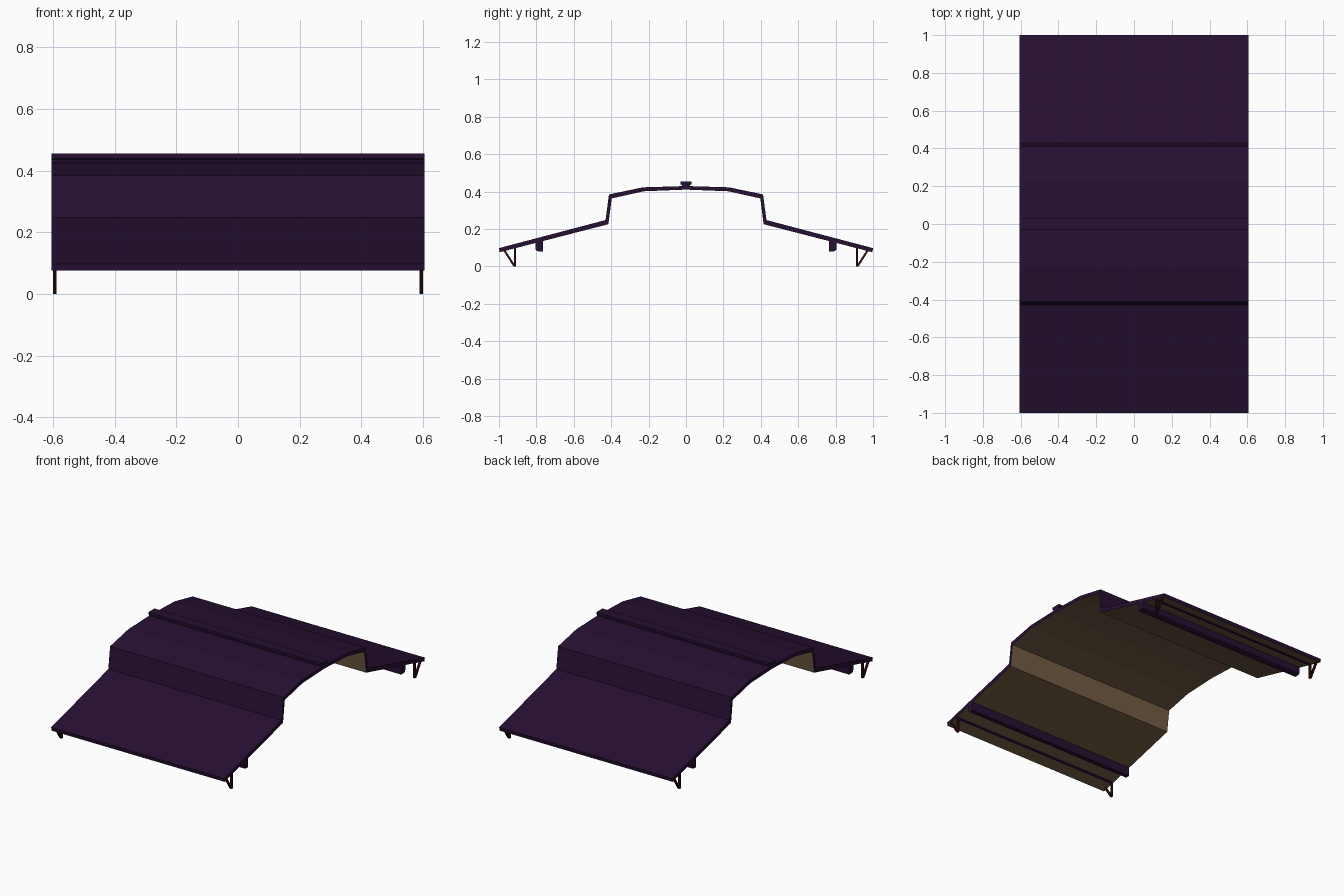
import bpy, bmesh
from mathutils import Vector

if "Cube" in bpy.data.objects:
    bpy.data.objects.remove(bpy.data.objects["Cube"])

def material(name, rgb):
    m = bpy.data.materials.new(name)
    m.diffuse_color = (*rgb, 1)
    m.use_nodes = True
    m.node_tree.nodes["Principled BSDF"].inputs["Base Color"].default_value = m.diffuse_color
    return m

PURPLE = material("dark purple roofing", (0.020, 0.005, 0.033))
BROWN = material("brown underside wood", (0.165, 0.104, 0.056))
RUST = material("dark red bracket", (0.025, 0.004, 0.004))

def extrude_x(name, pts, x0, x1, mats, rule=None):
    """Extrude a closed (y, z) outline along x; rule(i) picks side material."""
    bm = bmesh.new()
    a = [bm.verts.new((x0, y, z)) for y, z in pts]
    b = [bm.verts.new((x1, y, z)) for y, z in pts]
    n = len(pts)
    for i in range(n):
        j = (i + 1) % n
        f = bm.faces.new((a[i], a[j], b[j], b[i]))
        if rule:
            f.material_index = rule(i)
    caps = [bm.faces.new(a), bm.faces.new(b)]
    bmesh.ops.recalc_face_normals(bm, faces=bm.faces)
    bmesh.ops.triangulate(bm, faces=caps)
    me = bpy.data.meshes.new(name)
    bm.to_mesh(me)
    bm.free()
    for m in mats:
        me.materials.append(m)
    ob = bpy.data.objects.new(name, me)
    bpy.context.collection.objects.link(ob)
    return ob

def bar(p, q, w):
    """Outline of a straight bar of width w between two (y, z) points."""
    p, q = Vector(p), Vector(q)
    d = (q - p).normalized()
    s = Vector((-d.y, d.x)) * w / 2
    return [tuple(v) for v in (p + s, q + s, q - s, p - s)]

L = 0.605

# Stepped roof shell: purple outside and ends, brown underside
half_out = [(1.0, 0.098), (0.43, 0.248), (0.412, 0.385), (0.23, 0.423)]
half_in = [(0.997, 0.076), (0.415, 0.226), (0.397, 0.364), (0.225, 0.402)]
flip = lambda pts: [(-y, z) for y, z in pts]
outer = flip(half_out) + [(0, 0.43)] + half_out[::-1]
inner = half_in + [(0, 0.411)] + flip(half_in)[::-1]
k = len(outer)
extrude_x("roof_shell", outer + inner, -L, L, [PURPLE, BROWN],
          lambda i: 1 if k <= i < 2 * k - 1 else 0)

# Ridge cap, slightly flared to the top
extrude_x("ridge_cap", [(-0.022, 0.42), (-0.022, 0.436), (-0.03, 0.44), (-0.03, 0.455),
                        (0.03, 0.455), (0.03, 0.44), (0.022, 0.436), (0.022, 0.42)],
          -L, L, [PURPLE])

for s, side in ((-1, "front"), (1, "back")):
    m = lambda pts: [(s * y, z) for y, z in pts]
    # Purlin beam with a rounded outer lower edge
    extrude_x(side + "_purlin", m([(0.765, 0.145), (0.765, 0.08), (0.79, 0.08),
              (0.80, 0.085), (0.805, 0.095), (0.805, 0.135)]), -L, L, [PURPLE])
    # Thin batten above the brackets
    extrude_x(side + "_batten", m([(0.908, 0.104), (0.908, 0.09), (0.92, 0.09),
              (0.92, 0.101)]), -0.6, 0.6, [PURPLE])
    # V-shaped eave brackets at both ends
    for e, end in ((-1, "left"), (1, "right")):
        x0, x1 = sorted((e * 0.588, e * 0.6))
        tag = side + "_" + end
        extrude_x(tag + "_bracket_post", m([(0.908, 0.003), (0.919, 0.003),
                  (0.919, 0.1), (0.908, 0.1)]), x0, x1, [RUST])
        extrude_x(tag + "_bracket_brace", m(bar((0.922, 0.009), (0.972, 0.087), 0.011)),
                  x0, x1, [RUST])
        extrude_x(tag + "_bracket_foot", m([(0.908, 0), (0.921, 0), (0.928, 0.009),
                  (0.918, 0.016), (0.908, 0.014)]), x0, x1, [RUST])
